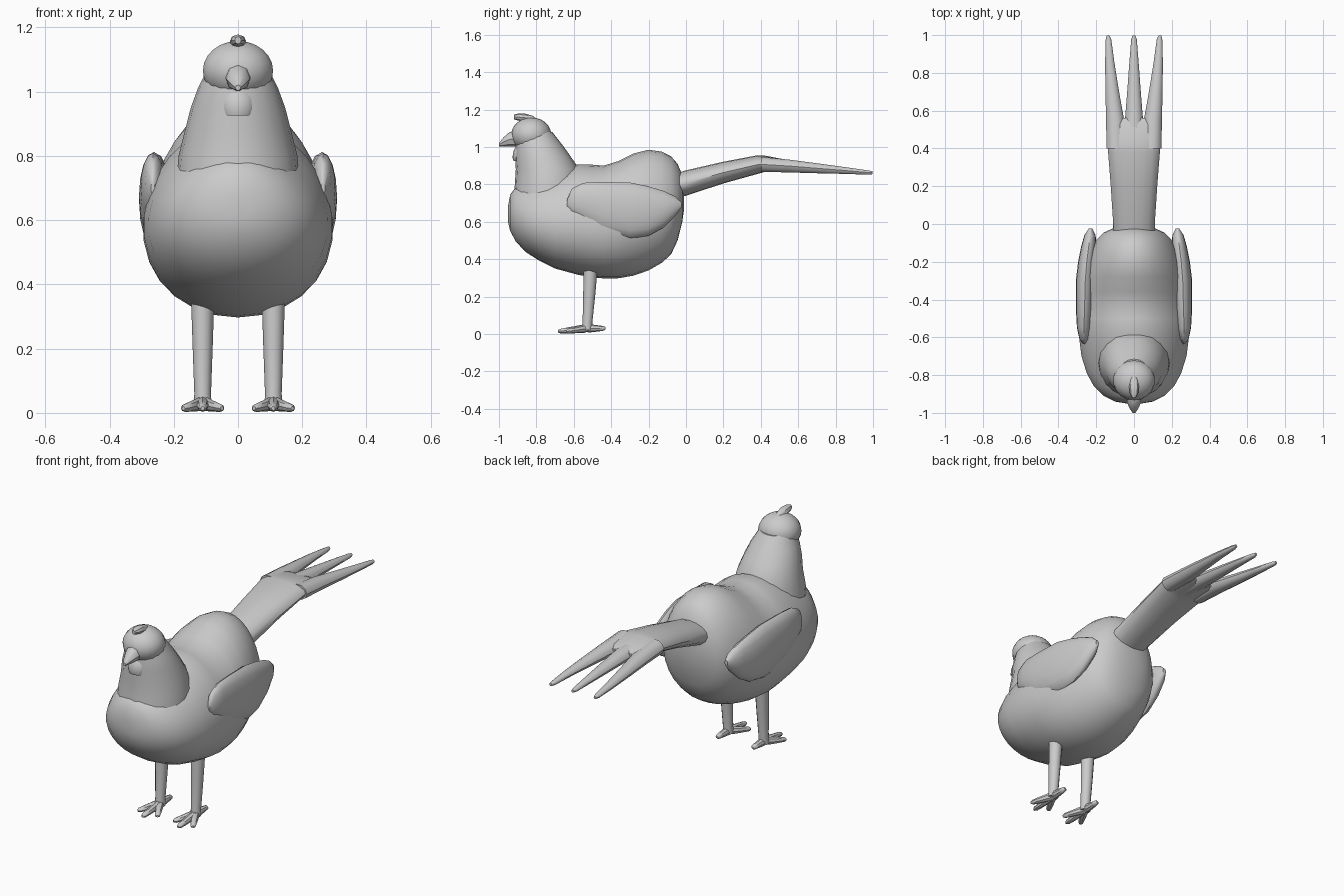
import bpy, bmesh, math
from mathutils import Vector


def finish(name, bm, mirror=False, angle=40):
    bmesh.ops.recalc_face_normals(bm, faces=bm.faces)
    me = bpy.data.meshes.new(name)
    bm.to_mesh(me)
    bm.free()
    ob = bpy.data.objects.new(name, me)
    bpy.context.collection.objects.link(ob)
    if mirror:
        ob.modifiers.new("mirror", "MIRROR").use_mirror_merge = False
    bpy.ops.object.select_all(action="DESELECT")
    ob.select_set(True)
    bpy.context.view_layer.objects.active = ob
    bpy.ops.object.shade_smooth_by_angle(angle=math.radians(angle))
    return ob


def bridge(bm, rings):
    n = len(rings[0])
    for a, b in zip(rings, rings[1:]):
        for i in range(n):
            j = (i + 1) % n
            bm.faces.new((a[i], a[j], b[j], b[i]))
    bm.faces.new(rings[0])
    bm.faces.new(rings[-1])


def loft(name, secs, axis="Y", n=20, egg=0.0, mirror=False):
    """Elliptical sections (x, y, z, rx, r2) placed along y or z."""
    bm = bmesh.new()
    rings = []
    for x, y, z, rx, r2 in secs:
        ring = []
        for i in range(n):
            t = 2 * math.pi * i / n
            dx, d2 = rx * math.cos(t) * (1 - egg * math.sin(t)), r2 * math.sin(t)
            ring.append(bm.verts.new((x + dx, y, z + d2) if axis == "Y" else (x + dx, y + d2, z)))
        rings.append(ring)
    bridge(bm, rings)
    return finish(name, bm, mirror)


# Body: (y, bottom, top, half width)
body = [(-0.952, .60, .68, .03), (-.94, .55, .745, .10), (-.91, .495, .785, .16),
        (-.86, .44, .81, .212), (-.79, .395, .835, .25), (-.70, .35, .865, .278),
        (-.58, .317, .907, .293), (-.50, .303, .905, .295), (-.44, .297, .90, .293),
        (-.36, .298, .925, .286), (-.28, .312, .965, .272), (-.20, .34, .985, .25),
        (-.13, .38, .975, .224), (-.08, .425, .95, .196), (-.045, .50, .91, .16),
        (-.02, .60, .85, .105), (-.01, .67, .78, .04)]
loft("body", [(0, y, (a + b) / 2, w, (b - a) / 2) for y, a, b, w in body], n=28, egg=.1)

# Neck and head
loft("neck", [(0, -.735, .74, .19, .185), (0, -.735, .80, .185, .18), (0, -.74, .88, .165, .17),
              (0, -.765, .95, .147, .148), (0, -.785, 1.01, .125, .125), (0, -.81, 1.08, .09, .095)],
     axis="Z", n=20)
bm = bmesh.new()
bmesh.ops.create_uvsphere(bm, u_segments=18, v_segments=12, radius=1)
for v in bm.verts:
    v.co = Vector((v.co.x * .111, v.co.y * .107 - .827, v.co.z * .093 + 1.065))
finish("head", bm)

# Comb, beak and wattle
loft("comb", [(0, -.92, 1.16, .01, .012), (0, -.90, 1.16, .022, .018), (0, -.86, 1.156, .026, .022),
              (0, -.82, 1.147, .02, .02), (0, -.80, 1.14, .01, .012)], n=8)
loft("beak", [(0, -.91, 1.045, .04, .044), (0, -.945, 1.04, .037, .038),
              (0, -.975, 1.027, .024, .025), (0, -1.0, 1.012, .008, .009)], n=8)
loft("wattle", [(0, -.908, .925, .036, .014), (0, -.908, .945, .043, .02),
                (0, -.90, .98, .045, .022), (0, -.89, 1.0, .035, .02)], axis="Z", n=8)

# Wings
loft("wings", [(.265, -.635, .70, .006, .02), (.265, -.61, .71, .024, .068), (.265, -.55, .708, .037, .10),
               (.262, -.45, .677, .046, .135), (.258, -.30, .66, .05, .15), (.25, -.20, .657, .046, .132),
               (.24, -.12, .667, .04, .098), (.233, -.06, .682, .03, .055), (.23, -.025, .69, .01, .015)],
     n=16, mirror=True)

# Tail base and three long feathers
loft("tail", [(0, -.06, .79, .11, .066), (0, .0, .807, .11, .068), (0, .2, .863, .123, .058),
              (0, .38, .905, .137, .05), (0, .42, .91, .14, .044), (0, .53, .901, .143, .032),
              (0, .56, .899, .13, .02)], n=16)
for k, side in enumerate(("left", "middle", "right")):
    s = k - 1
    loft(side + "_tail_feather",
         [(s * .095, .40, .907, .05, .042), (s * .10, .55, .898, .048, .036),
          (s * .115, .70, .886, .036, .028), (s * .128, .85, .874, .025, .019),
          (s * .135, .975, .863, .015, .012), (s * .137, .998, .862, .008, .008)], n=10)

# Legs and toes
loft("legs", [(.11, -.53, .02, .028, .028), (.11, -.527, .06, .026, .026),
              (.11, -.518, .2, .031, .032), (.11, -.508, .38, .037, .038)], axis="Z", n=12, mirror=True)


def toe(name, tip):
    base, tip = Vector((.11, -.53, .03)), Vector(tip)
    d = tip - base
    side = d.cross(Vector((0, 0, 1))).normalized()
    bm = bmesh.new()
    rings = []
    for f, r, h in ((-.12, .018, .018), (.15, .021, .022), (.65, .017, .016), (.92, .014, .012), (1, .006, .006)):
        rings.append([bm.verts.new(base + d * f + side * r * math.cos(i * math.pi / 4)
                                   + Vector((0, 0, h * math.sin(i * math.pi / 4)))) for i in range(8)])
    bridge(bm, rings)
    for v in bm.verts:
        v.co.z = max(v.co.z, 0)
    finish(name, bm, mirror=True)


toe("middle_toes", (.11, -.685, .014))
toe("inner_toes", (.05, -.64, .014))
toe("outer_toes", (.17, -.64, .014))
toe("back_toes", (.11, -.43, .03))
